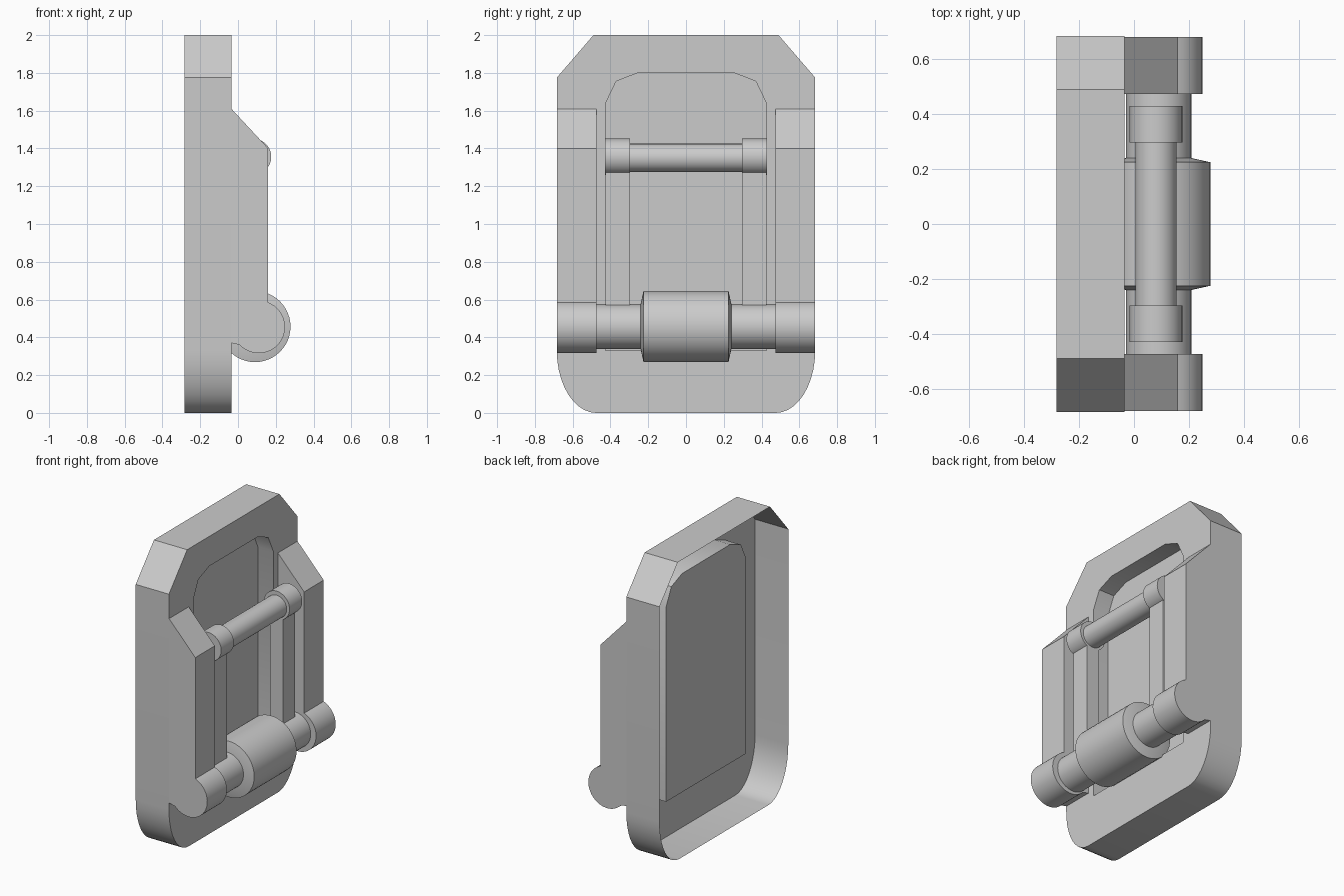
import bpy, bmesh, math
from mathutils import Vector

cube = bpy.data.objects.get("Cube")
if cube:
    bpy.data.objects.remove(cube, do_unlink=True)

GREY = bpy.data.materials.new("plain grey")
GREY.use_nodes = True
GREY.diffuse_color = (0.6, 0.6, 0.6, 1)
GREY.node_tree.nodes["Principled BSDF"].inputs["Base Color"].default_value = (0.6, 0.6, 0.6, 1)


def finish(name, bm, smooth=True):
    mesh = bpy.data.meshes.new(name)
    bm.to_mesh(mesh)
    bm.free()
    mesh.materials.append(GREY)
    ob = bpy.data.objects.new(name, mesh)
    bpy.context.collection.objects.link(ob)
    if smooth:
        bpy.ops.object.select_all(action="DESELECT")
        ob.select_set(True)
        bpy.context.view_layer.objects.active = ob
        bpy.ops.object.shade_smooth_by_angle(angle=math.radians(32))
    return ob


def mirrored(half):
    """Close a half outline, given from bottom to top, across y = 0."""
    return half + [(-y, z) for y, z in reversed(half)]


def ring(bm, outline, x):
    return [bm.verts.new((x, y, z)) for y, z in outline]


def bridge(bm, a, b):
    n = len(a)
    for i in range(n):
        j = (i + 1) % n
        bm.faces.new((a[i], a[j], b[j], b[i]))


def lathe(name, profile, x, z, segments=48):
    """Turn a (y, radius) profile around an axis along y."""
    bm = bmesh.new()
    loops = []
    for y, r in profile:
        angles = [math.tau * i / segments for i in range(segments)]
        loops.append([bm.verts.new((x + r * math.cos(a), y, z + r * math.sin(a))) for a in angles])
    for a, b in zip(loops, loops[1:]):
        bridge(bm, a, b)
    bm.faces.new(loops[0])
    bm.faces.new(loops[-1])
    bmesh.ops.recalc_face_normals(bm, faces=bm.faces)
    return finish(name, bm)


def prism(name, outline, y0, y1):
    """Extrude an (x, z) outline along y."""
    bm = bmesh.new()
    a, b = ([bm.verts.new((x, y, z)) for x, z in outline] for y in (y0, y1))
    bridge(bm, a, b)
    bm.faces.new(a)
    bm.faces.new(b)
    bmesh.ops.recalc_face_normals(bm, faces=bm.faces)
    return finish(name, bm)


# Open-backed housing with a recessed pocket
FACE, BACK, POCKET = -0.035, -0.282, -0.15
corner = [(0.475 + 0.209 * math.sin(t), 0.33 - 0.33 * math.cos(t))
          for t in (math.pi / 2 * i / 10 for i in range(11))]
outer = mirrored(corner + [(0.684, 1.775), (0.49, 2.0)])
inner = mirrored([(0.425, 0.33), (0.425, 1.64), (0.37, 1.755), (0.255, 1.8)])
bm = bmesh.new()
rim, mouth = ring(bm, outer, FACE), ring(bm, inner, FACE)
edges = [bm.edges.new((loop[i - 1], loop[i])) for loop in (rim, mouth) for i in range(len(loop))]
bmesh.ops.triangle_fill(bm, use_beauty=True, use_dissolve=False, edges=edges, normal=Vector((1, 0, 0)))
bridge(bm, rim, ring(bm, outer, BACK))
floor = ring(bm, inner, POCKET)
bridge(bm, mouth, floor)
pocket_floor = bm.faces.new(floor)
bmesh.ops.recalc_face_normals(bm, faces=bm.faces)
bm.normal_update()
if pocket_floor.normal.x < 0:
    bmesh.ops.reverse_faces(bm, faces=bm.faces)
finish("housing", bm)

# Side brackets with rounded feet, and the arms between the rods
PX, PZ, PR = 0.11, 0.455, 0.139
start, end = math.radians(69), math.radians(-137)
foot = [(PX + PR * math.cos(a), PZ + PR * math.sin(a))
        for a in (start + (end - start) * i / 28 for i in range(29))]
bracket = [(FACE, 1.61), (0.16, 1.4)] + foot + [(FACE, 0.37)]
arm = [(0.03, 0.45), (0.126, 0.45), (0.126, 1.355), (0.03, 1.355)]
for side, s in (("left", 1), ("right", -1)):
    prism(side + "_bracket", bracket, s * 0.474, s * 0.682)
    prism(side + "_arm", arm, s * 0.296, s * 0.425)
    lathe(side + "_handle_collar", [(s * 0.296, 0.096), (s * 0.43, 0.096)], 0.08, 1.356)

# Handle rod, hinge rod and hinge drum
lathe("handle_rod", [(-0.3, 0.075), (0.3, 0.075)], 0.08, 1.35)
lathe("hinge_rod", [(-0.476, 0.119), (0.476, 0.119)], 0.09, 0.457)
lathe("hinge_drum", [(-0.24, 0.12), (-0.225, 0.188), (0.225, 0.188), (0.24, 0.12)], 0.09, 0.457)
